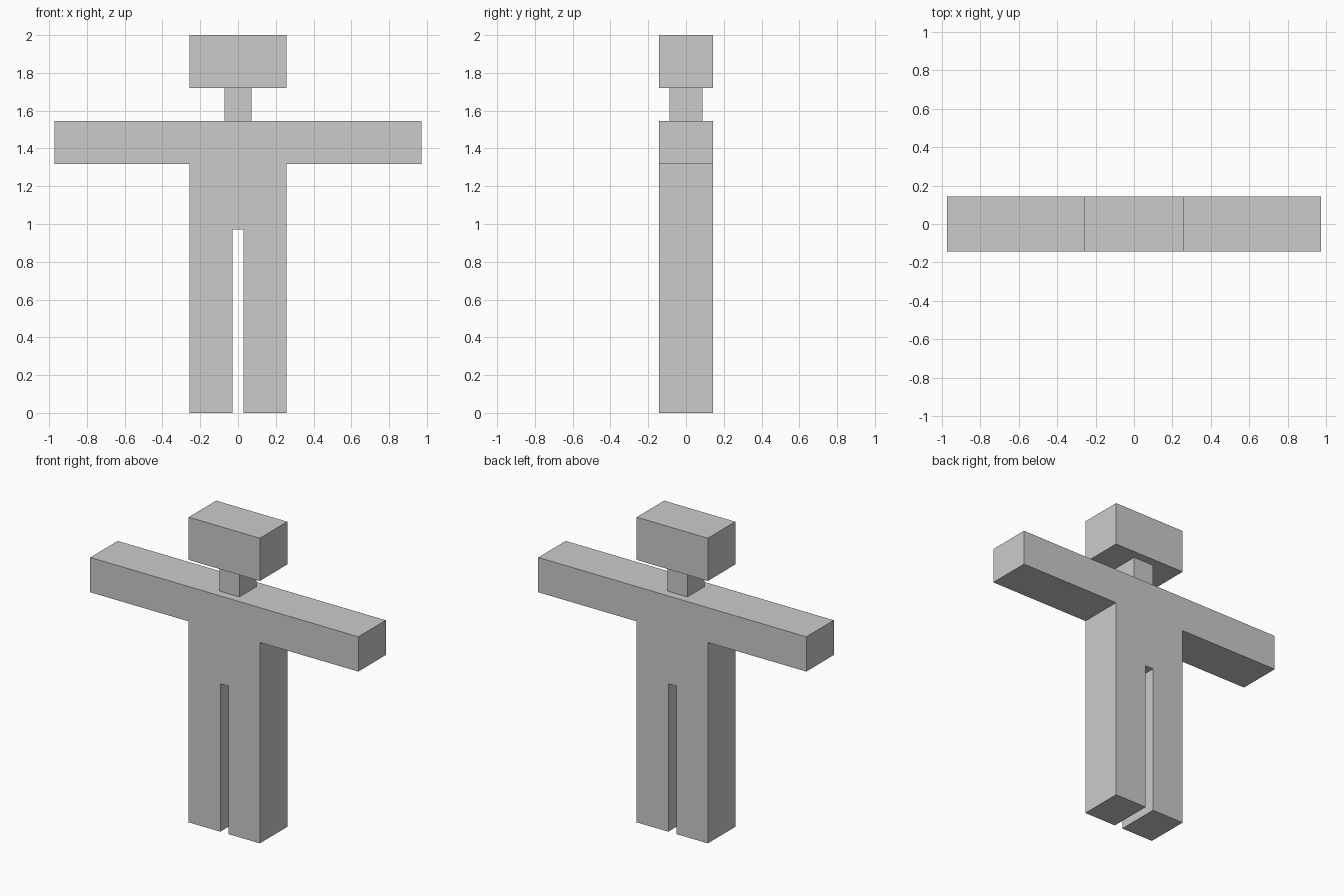
import bpy

if "Cube" in bpy.data.objects:
    bpy.data.objects.remove(bpy.data.objects["Cube"])


def box(name, x, y, z):
    """Box from (min, max) ranges on each axis."""
    spans = (x, y, z)
    bpy.ops.mesh.primitive_cube_add(size=1, location=[(a + b) / 2 for a, b in spans])
    ob = bpy.context.object
    ob.name = name
    ob.scale = [b - a for a, b in spans]
    bpy.ops.object.transform_apply(location=False, rotation=False, scale=True)
    return ob


HALF = 0.258            # torso and head half width
DEPTH = (-0.142, 0.142)  # shared body depth
HIP, ARM_LOW, SHOULDER, CHIN = 0.97, 1.317, 1.545, 1.72

# Head, neck and torso
box("head", (-HALF, HALF), DEPTH, (CHIN, 2.0))
box("neck", (-0.072, 0.072), (-0.088, 0.088), (SHOULDER, CHIN))
box("torso", (-HALF, HALF), DEPTH, (HIP, SHOULDER))

# Limbs on both sides
for side, s in (("left", -1), ("right", 1)):
    def span(a, b):
        return tuple(sorted((s * a, s * b)))

    box(side + "_arm", span(HALF, 0.83), DEPTH, (ARM_LOW, SHOULDER))
    box(side + "_hand", span(0.83, 0.972), DEPTH, (ARM_LOW, SHOULDER))
    box(side + "_leg", span(0.029, HALF), DEPTH, (0.0, HIP))
